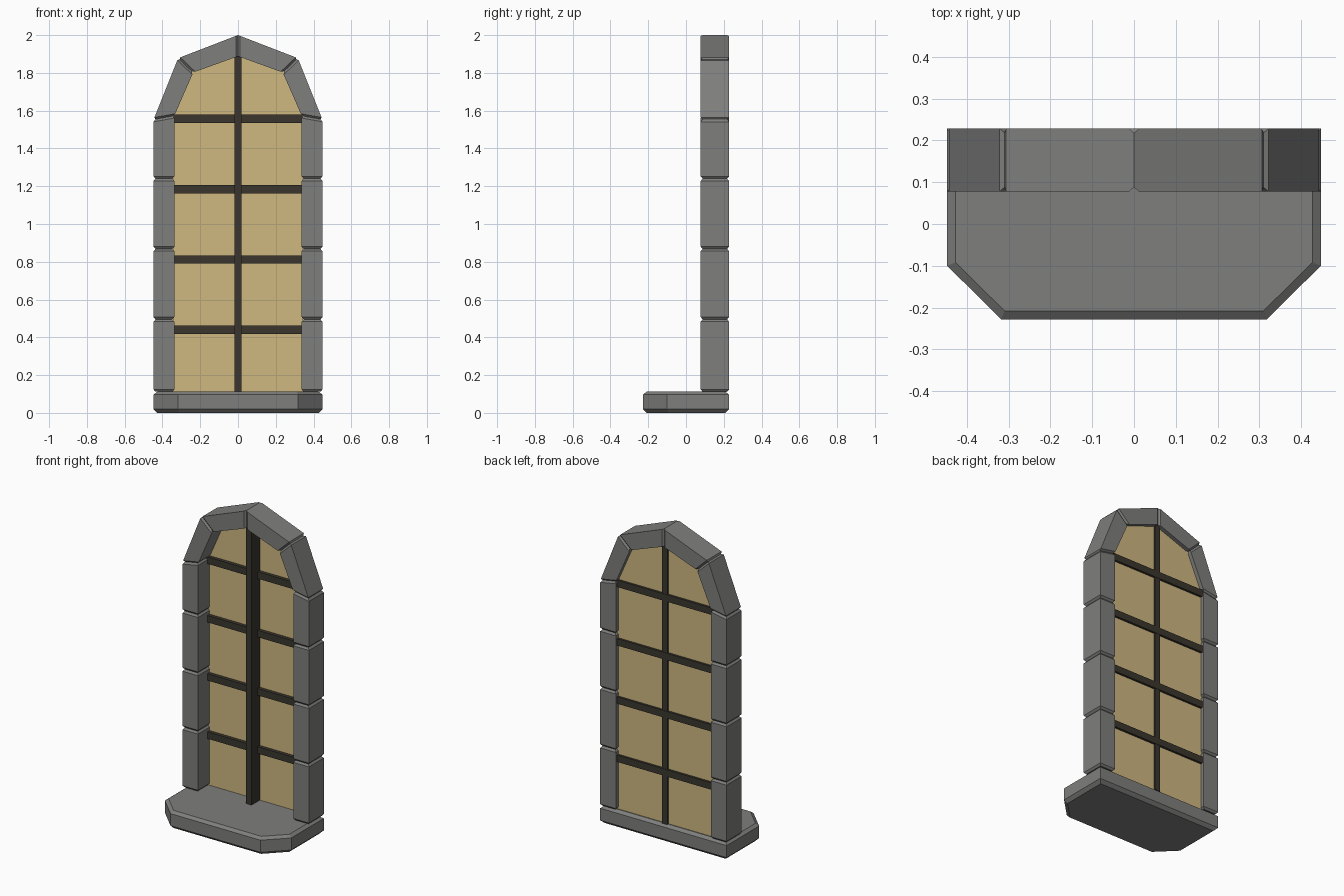
import bpy, bmesh
from mathutils import Vector

if "Cube" in bpy.data.objects:
    bpy.data.objects.remove(bpy.data.objects["Cube"])


def material(name, rgb):
    m = bpy.data.materials.new(name)
    m.diffuse_color = (*rgb, 1)
    m.use_nodes = True
    m.node_tree.nodes["Principled BSDF"].inputs["Base Color"].default_value = m.diffuse_color
    return m


STONE = material("grey stone", (0.21, 0.21, 0.205))
GLASS = material("warm tan glass", (0.62, 0.48, 0.22))
BAR = material("dark wood", (0.043, 0.037, 0.027))


def loft(name, rings, mat):
    """Closed solid through rings of equal point count, capped at both ends."""
    bm = bmesh.new()
    rows = [[bm.verts.new(p) for p in r] for r in rings]
    n = len(rows[0])
    for a, b in zip(rows, rows[1:]):
        for i in range(n):
            j = (i + 1) % n
            bm.faces.new((a[i], a[j], b[j], b[i]))
    bm.faces.new(rows[0])
    bm.faces.new(rows[-1])
    bmesh.ops.recalc_face_normals(bm, faces=bm.faces)
    me = bpy.data.meshes.new(name)
    bm.to_mesh(me)
    bm.free()
    me.materials.append(mat)
    ob = bpy.data.objects.new(name, me)
    bpy.context.collection.objects.link(ob)
    return ob


def box(name, x0, x1, y0, y1, z0, z1, mat):
    return loft(name, [[(x0, y0, z), (x1, y0, z), (x1, y1, z), (x0, y1, z)]
                       for z in (z0, z1)], mat)


# Window sill with clipped front corners and chamfered top and bottom rims
def sill_ring(inset, z):
    k = 0.414 * inset
    w, f, b = 0.447 - inset, -0.228 + inset, 0.228 - inset
    right = [(w, b), (w, -0.1 + k), (0.318 - k, f)]
    return [(x, y, z) for x, y in right + [(-x, y) for x, y in reversed(right)]]


loft("sill", [sill_ring(0.02, 0.0), sill_ring(0, 0.02),
              sill_ring(0, 0.097), sill_ring(0.02, 0.112)], STONE)

# Stone surround: each joint is an (inner, outer) point pair in the xz plane
Y0, Y1, C = 0.078, 0.228, 0.012
joints = [((0.337, z), (0.447, z)) for z in (0.112, 0.495, 0.868, 1.24)]
joints += [((0.337, 1.573), (0.447, 1.553)),
           ((0.237, 1.802), (0.317, 1.878)),
           ((0.0, 1.888), (0.0, 2.0))]


def section(inner, outer, inset, flat):
    d = (outer - inner).normalized() * (0 if flat else inset)
    i, o = inner + d, outer - d
    a, b = Y0 + inset, Y1 - inset
    return [(i.x, a, i.y), (o.x, a, o.y), (o.x, b, o.y), (i.x, b, i.y)]


for side in (-1, 1):
    for k, (s, e) in enumerate(zip(joints, joints[1:])):
        si, so, ei, eo = (Vector((side * p[0], p[1])) for p in (*s, *e))
        di, do = (ei - si).normalized() * C, (eo - so).normalized() * C
        apex = k == len(joints) - 2
        loft("arch_stone" if k > 3 else "jamb_stone",
             [section(si, so, C * 0.85, False),
              section(si + di, so + do, 0, False),
              section(ei - di, eo - do, 0, False),
              section(ei, eo, C * 0.85, apex)], STONE)

# Glass pane following the inner outline, tucked slightly into the stone
half = [(0.345, 0.11), (0.345, 1.573), (0.243, 1.808), (0, 1.896)]
outline = half + [(-x, z) for x, z in reversed(half[:-1])]
loft("glass", [[(x, y, z) for x, z in outline] for y in (0.194, 0.202)], GLASS)

# Deep central mullion and shallow cross bars
box("mullion", -0.019, 0.019, 0.11, 0.214, 0.11, 1.893, BAR)
for z in (0.44, 0.812, 1.184, 1.558):
    box("cross_bar", -0.342, 0.342, 0.172, 0.216, z - 0.022, z + 0.022, BAR)
